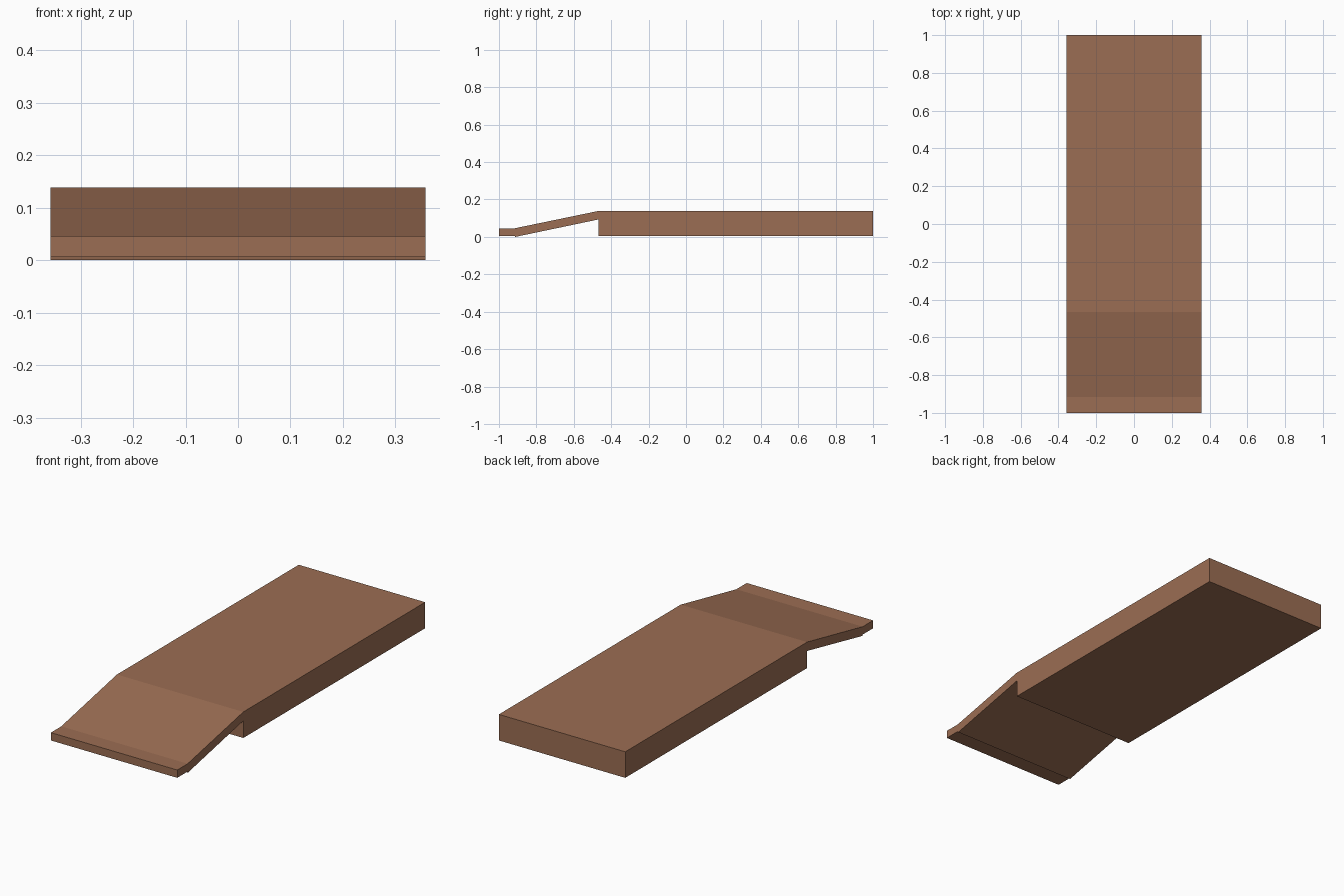
import bpy
import bmesh

default = bpy.data.objects.get("Cube")
if default:
    bpy.data.objects.remove(default, do_unlink=True)

HALF_WIDTH = 0.357

# Single brown colour
brown = bpy.data.materials.new("brown wood")
brown.use_nodes = True
colour = (0.33, 0.155, 0.087, 1)
brown.diffuse_color = colour
brown.node_tree.nodes["Principled BSDF"].inputs["Base Color"].default_value = colour


def extrude_profile(name, profile):
    """Sweep a side profile of (y, z) points across the full width."""
    bm = bmesh.new()
    side = bm.faces.new([bm.verts.new((-HALF_WIDTH, y, z)) for y, z in profile])
    swept = bmesh.ops.extrude_face_region(bm, geom=[side])["geom"]
    moved = [v for v in swept if isinstance(v, bmesh.types.BMVert)]
    bmesh.ops.translate(bm, vec=(2 * HALF_WIDTH, 0, 0), verts=moved)
    bmesh.ops.recalc_face_normals(bm, faces=bm.faces)
    mesh = bpy.data.meshes.new(name)
    bm.to_mesh(mesh)
    bm.free()
    mesh.materials.append(brown)
    obj = bpy.data.objects.new(name, mesh)
    bpy.context.collection.objects.link(obj)
    return obj


# Thick raised deck
extrude_profile("deck", [(-0.467, 0.006), (1, 0.006), (1, 0.139), (-0.467, 0.139)])

# Sloping board leading down from the deck
extrude_profile("ramp", [(-0.913, 0), (-0.46, 0.095), (-0.467, 0.139), (-0.921, 0.045)])

# Flat lip at the foot of the ramp
extrude_profile("front_lip", [(-1, 0.006), (-0.914, 0.006), (-0.914, 0.046), (-1, 0.046)])
